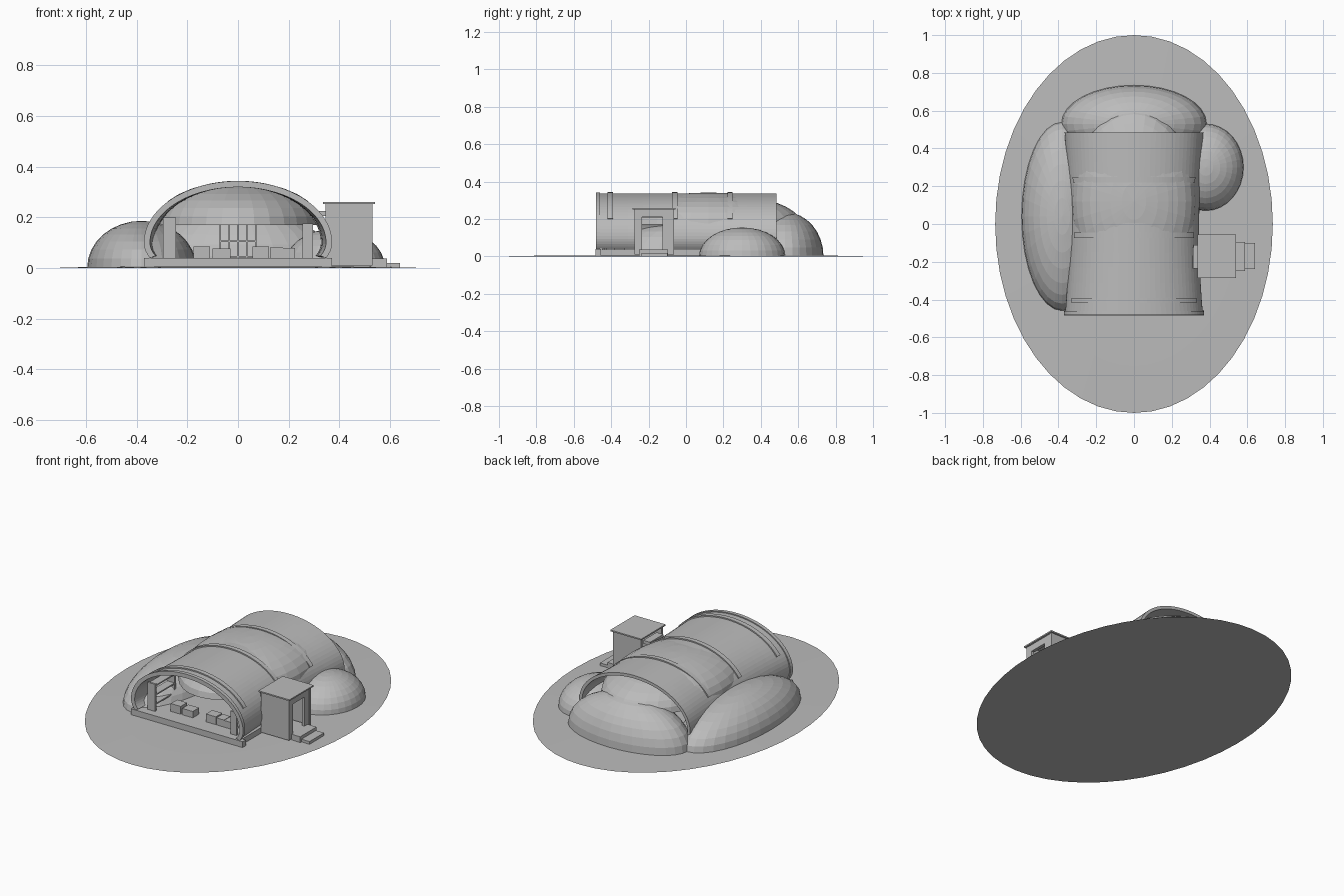
import bpy, bmesh
from math import sin, cos, pi

cube = bpy.data.objects.get("Cube")
if cube:
    bpy.data.objects.remove(cube, do_unlink=True)

grey = bpy.data.materials.new("plain_grey")
grey.use_nodes = True
COLOUR = (0.5, 0.5, 0.5, 1)
grey.diffuse_color = COLOUR
grey.node_tree.nodes["Principled BSDF"].inputs["Base Color"].default_value = COLOUR


def finish(name, bm):
    bmesh.ops.recalc_face_normals(bm, faces=bm.faces)
    mesh = bpy.data.meshes.new(name)
    bm.to_mesh(mesh)
    bm.free()
    mesh.materials.append(grey)
    obj = bpy.data.objects.new(name, mesh)
    bpy.context.scene.collection.objects.link(obj)
    return obj


def box(name, x, y, z):
    """Box from three (low, high) ranges."""
    bm = bmesh.new()
    bmesh.ops.create_cube(bm, size=1)
    for v in bm.verts:
        v.co = [(a + b) / 2 + c * (b - a) for c, (a, b) in zip(v.co, (x, y, z))]
    return finish(name, bm)


def dome(name, centre, radii):
    """Upper half of an ellipsoid."""
    bm = bmesh.new()
    bmesh.ops.create_uvsphere(bm, u_segments=32, v_segments=16, radius=1)
    geom = bm.verts[:] + bm.edges[:] + bm.faces[:]
    bmesh.ops.bisect_plane(bm, geom=geom, plane_co=(0, 0, 0),
                           plane_no=(0, 0, 1), clear_inner=True)
    for v in bm.verts:
        v.co = [c + r * p for c, r, p in zip(centre, radii, v.co)]
    return finish(name, bm)


def half_width(y):
    """The vault narrows towards its middle."""
    return 0.345 + 0.022 * min(1, abs(y + 0.02) / 0.48) ** 2


def arch(name, y0, y1, outer, inner, low, steps=1, segments=48):
    """Arched band along y; outer and inner are offsets from the vault skin."""
    bm = bmesh.new()
    rings = []
    for i in range(steps + 1):
        y = y0 + (y1 - y0) * i / steps
        loop = []
        for offset, order in ((outer, 1), (inner, -1)):
            for k in range(segments + 1)[::order]:
                a = -low + (pi + 2 * low) * k / segments
                rise = 0.237 if sin(a) > 0 else 0.166
                loop.append(bm.verts.new(((half_width(y) + offset) * cos(a), y,
                                          0.1 + (rise + offset) * sin(a))))
        rings.append(loop)
    n = len(rings[0])
    for a, b in zip(rings, rings[1:]):
        for k in range(n):
            bm.faces.new((a[k], a[(k + 1) % n], b[(k + 1) % n], b[k]))
    for end in (rings[0], rings[-1]):
        for k in range(segments):
            bm.faces.new((end[k], end[k + 1], end[n - 2 - k], end[n - 1 - k]))
    return finish(name, bm)


# Ground: thin oval mound
bm = bmesh.new()
rings = [[bm.verts.new((0.735 * s * cos(2 * pi * k / 48), s * sin(2 * pi * k / 48), z))
          for k in range(48)] for s, z in ((1, 0), (0.75, 0.005))]
bm.faces.new(rings[0])
bm.faces.new(rings[1])
for k in range(48):
    m = (k + 1) % 48
    bm.faces.new((rings[0][k], rings[0][m], rings[1][m], rings[1][k]))
finish("ground", bm)

# Main vault with doorway, floor, front rim and ribs
vault = arch("vault", -0.47, 0.485, 0, -0.018, 0.36, steps=12)
cutter = box("doorway_cutter", (0.25, 0.5), (-0.235, -0.125), (0.042, 0.205))
cutter.hide_render = True
cutter.hide_set(True)
cut = vault.modifiers.new("doorway", "BOOLEAN")
cut.operation = "DIFFERENCE"
cut.solver = "EXACT"
cut.object = cutter
box("floor", (-0.345, 0.345), (-0.46, 0.485), (0.004, 0.038))
box("front_sill", (-0.37, 0.37), (-0.485, -0.455), (0.004, 0.04))
arch("front_rim", -0.482, -0.46, 0.006, -0.018, 0.36)
for i, y in enumerate((-0.405, -0.06, 0.235)):
    arch("rib_%d" % (i + 1), y - 0.014, y + 0.014, 0.007, -0.004, -0.44)

# Domes around and inside the vault
dome("left_dome", (-0.38, 0.04, 0.002), (0.215, 0.5, 0.184))
dome("right_dome", (0.38, 0.3, 0.002), (0.2, 0.23, 0.153))
dome("back_dome", (0, 0.53, 0.002), (0.385, 0.205, 0.235))
dome("ceiling_dome", (0, 0.12, 0.17), (0.33, 0.5, 0.172))

# Entrance porch
box("porch_roof", (0.335, 0.54), (-0.285, -0.055), (0.252, 0.26))
for name, y in (("front", -0.275), ("back", -0.08)):
    box("porch_%s_wall" % name, (0.345, 0.53), (y, y + 0.015), (0.01, 0.252))
for name, y in (("front", (-0.262, -0.235)), ("back", (-0.125, -0.078))):
    box("porch_%s_post" % name, (0.51, 0.528), y, (0.01, 0.252))
box("porch_lintel", (0.51, 0.528), (-0.236, -0.124), (0.212, 0.252))
box("inner_door_head", (0.315, 0.36), (-0.235, -0.11), (0.205, 0.225))
box("porch_platform", (0.345, 0.587), (-0.25, -0.095), (0.002, 0.038))
box("porch_step", (0.587, 0.64), (-0.238, -0.1), (0.002, 0.019))

# Shelving along both sides of the room
for side, x0, x1, top in (("right", -0.295, -0.245, 0.2), ("left", 0.255, 0.295, 0.175)):
    for i, y in enumerate((-0.435, -0.25)):
        box("%s_shelf_end_%d" % (side, i + 1), (x0, x1), (y, y + 0.012), (0.038, top))
    for i in range(3):
        z = 0.075 + i * (top - 0.09) / 2
        box("%s_shelf_%d" % (side, i + 1), (x0, x1), (-0.425, -0.245), (z, z + 0.008))

# Seats and tables
for name, x, w, h in (("seat_1", -0.143, 0.066, 0.047), ("table_1", -0.065, 0.07, 0.038),
                      ("seat_2", 0.09, 0.066, 0.047), ("table_2", 0.152, 0.05, 0.042),
                      ("seat_3", 0.2, 0.048, 0.04)):
    box(name, (x - w / 2, x + w / 2), (-0.385, -0.325), (0.038, 0.038 + h))

# Window frame at the back of the room
for i, x in enumerate((-0.07, -0.035, 0, 0.035, 0.07)):
    box("window_bar_%d" % (i + 1), (x - 0.003, x + 0.003), (0.29, 0.3), (0.04, 0.172))
for i, z in enumerate((0.045, 0.105, 0.172)):
    box("window_rail_%d" % (i + 1), (-0.073, 0.073), (0.29, 0.3), (z - 0.003, z + 0.003))
